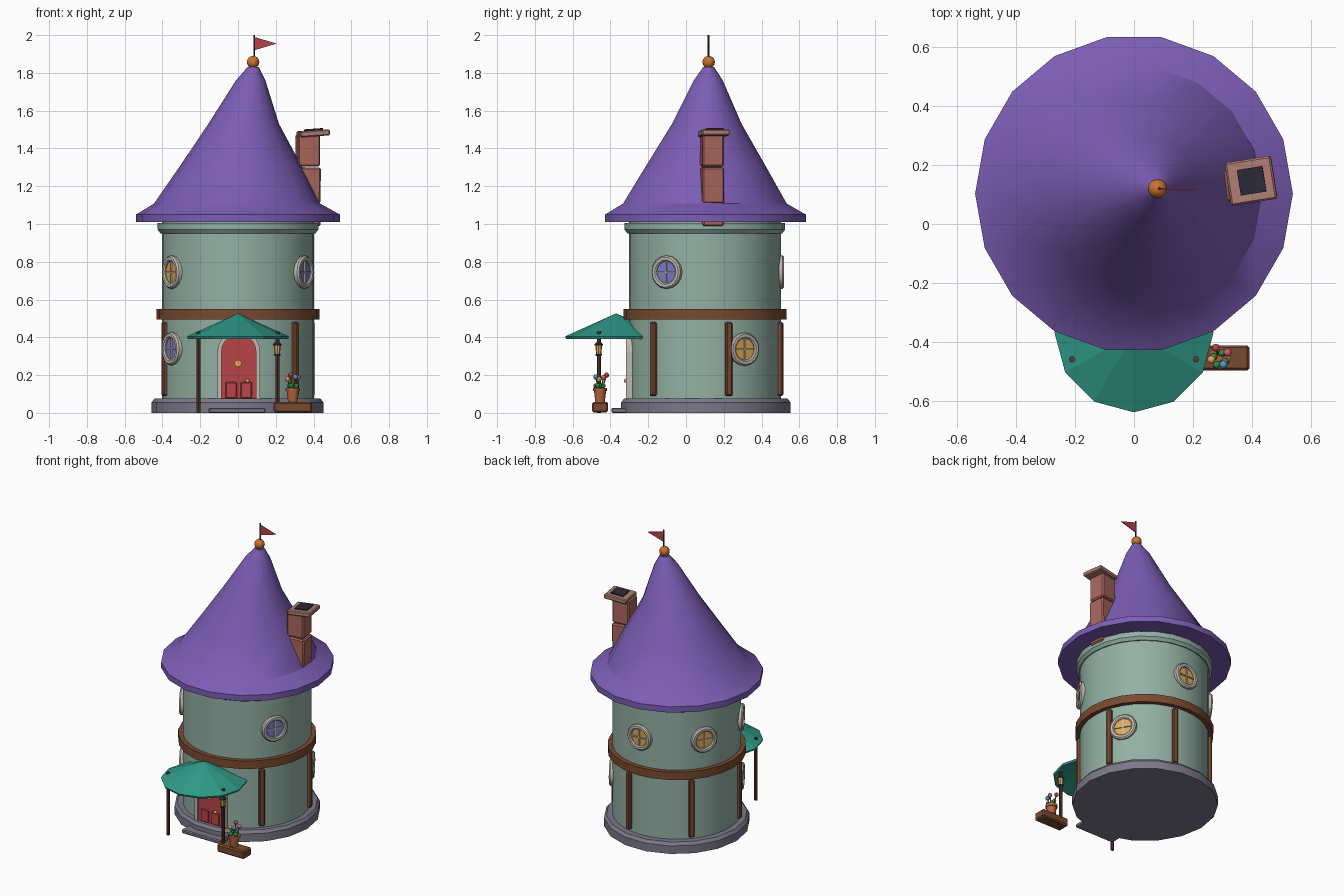
import bpy, bmesh, math
from mathutils import Matrix, Vector
from math import pi, cos, sin, radians

if "Cube" in bpy.data.objects:
    bpy.data.objects.remove(bpy.data.objects["Cube"])

CY = 0.10  # tower axis sits at y = 0.10


def mat(name, hexcol):
    m = bpy.data.materials.new(name)
    c = [int(hexcol[i:i + 2], 16) / 255 for i in (0, 2, 4)]
    m.diffuse_color = [((v + 0.055) / 1.055) ** 2.4 for v in c] + [1]
    m.use_nodes = True
    m.node_tree.nodes["Principled BSDF"].inputs["Base Color"].default_value = m.diffuse_color
    return m


WALL, STONE = mat("sage_plaster", "93B0A4"), mat("stone", "7C7888")
WOOD, DARKWOOD = mat("timber", "7A4A30"), mat("dark_timber", "5C3A2A")
ROOF, TEAL = mat("purple_tile", "7C5DB5"), mat("teal_cloth", "2F9A88")
RED, CREAM = mat("red_paint", "B8434A"), mat("cream_trim", "C0BAB0")
BRICK, BRICK2 = mat("brick", "A8665C"), mat("brick_cap", "B07F74")
GOLD, BLUE = mat("gold", "E0A850"), mat("blue_glass", "7C7CCB")
COPPER, IRON = mat("copper", "C8742E"), mat("iron", "2C2A38")
GREEN, POT = mat("leaf", "2F8A50"), mat("terracotta", "B5643C")


def finish(name, bm, m, M=None, smooth=True):
    if M:
        bm.transform(M)
    bmesh.ops.recalc_face_normals(bm, faces=bm.faces)
    me = bpy.data.meshes.new(name)
    bm.to_mesh(me)
    bm.free()
    ob = bpy.data.objects.new(name, me)
    bpy.context.collection.objects.link(ob)
    me.materials.append(m)
    if smooth:
        bpy.context.view_layer.objects.active = ob
        bpy.ops.object.select_all(action='DESELECT')
        ob.select_set(True)
        bpy.ops.object.shade_smooth_by_angle(angle=radians(32))
    return ob


def loft(name, rings, n, m, M=None, hollow=False, smooth=True):
    """Stack of n-sided rings (cx, cy, z, r); hollow joins last ring to first."""
    bm = bmesh.new()
    loops = [[bm.verts.new((cx + r * cos(2 * pi * i / n), cy + r * sin(2 * pi * i / n), z))
              for i in range(n)] for cx, cy, z, r in rings]
    for a, b in zip(loops, loops[1:] + loops[:1] if hollow else loops[1:]):
        for i in range(n):
            j = (i + 1) % n
            bm.faces.new((a[i], a[j], b[j], b[i]))
    if not hollow:
        bm.faces.new(loops[0])
        bm.faces.new(loops[-1])
    return finish(name, bm, m, M, smooth)


def lathe(name, prof, n, m, at=(0, CY), **kw):
    return loft(name, [(at[0], at[1], z, r) for r, z in prof], n, m, **kw)


def box(name, size, loc, m, M=None, bevel=0.0, rot=(0, 0, 0)):
    bm = bmesh.new()
    bmesh.ops.create_cube(bm, size=1)
    bm.transform(Matrix.Diagonal((*size, 1)))
    if bevel:
        bmesh.ops.bevel(bm, geom=bm.edges[:], offset=bevel, segments=1, affect='EDGES')
    R = Matrix.Rotation(rot[2], 4, 'Z') @ Matrix.Rotation(rot[1], 4, 'Y') @ Matrix.Rotation(rot[0], 4, 'X')
    return finish(name, bm, m, (M or Matrix()) @ Matrix.Translation(loc) @ R, False)


def ball(name, r, loc, m, seg=12):
    bm = bmesh.new()
    bmesh.ops.create_uvsphere(bm, u_segments=seg, v_segments=seg * 2 // 3, radius=r)
    return finish(name, bm, m, Matrix.Translation(loc))


def plate(name, pts, y0, y1, m):
    """Outline in x, z extruded from y0 to y1."""
    bm = bmesh.new()
    f = bm.faces.new([bm.verts.new((x, y0, z)) for x, z in pts])
    ext = bmesh.ops.extrude_face_region(bm, geom=[f])
    bmesh.ops.translate(bm, vec=(0, y1 - y0, 0),
                        verts=[v for v in ext["geom"] if isinstance(v, bmesh.types.BMVert)])
    return finish(name, bm, m, None, False)


def on_wall(deg):
    """Local x points outward from the tower axis."""
    return Matrix.Translation((0, CY, 0)) @ Matrix.Rotation(radians(deg), 4, 'Z')


# tower body
lathe("foundation", [(.455, 0), (.455, .055), (.44, .075), (.40, .075)], 18, STONE, at=(-.003, .105))
lathe("tower_wall", [(.402, .06), (.402, 1.01)], 36, WALL)
lathe("middle_band", [(.39, .495), (.432, .495), (.432, .55), (.39, .55)], 24, WOOD, hollow=True)
lathe("cornice", [(.39, .95), (.41, .95), (.425, .97), (.425, 1.005), (.39, 1.005)], 24, WALL, hollow=True)
for k in range(5):
    box("wall_timber_%d" % k, (.035, .037, .39), (.405, 0, .285), WOOD, on_wall(-42 + 60 * k), bevel=.007)

# crooked roof
loft("roof", [(0, .103, 1.01, .54), (0, .103, 1.05, .54), (-.005, .10, 1.108, .44),
              (.015, .105, 1.31, .32), (.03, .11, 1.53, .187), (.067, .118, 1.76, .078),
              (.08, .12, 1.83, .03)], 18, ROOF)
ball("finial_ball", .033, (.08, .12, 1.857), COPPER)
lathe("flag_pole", [(.005, 1.86), (.005, 2.0)], 8, IRON, at=(.086, .12))
plate("flag", [(.086, 1.99), (.205, 1.955), (.086, 1.92)], .117, .123, RED)

# chimney
for k, (x, z, h, w) in enumerate([(.375, 1.05, .12, .115), (.372, 1.205, .19, .12), (.37, 1.39, .17, .118)]):
    box("chimney_block_%d" % k, (w, w * .97, h), (x, .138, z), BRICK, bevel=.008,
        rot=(0, radians(2 - k), radians(7)))
box("chimney_cap", (.158, .148, .032), (.398, .147, 1.48), BRICK2, bevel=.006, rot=(0, radians(-4), radians(9)))
box("chimney_flue", (.088, .088, .016), (.40, .147, 1.496), IRON, rot=(0, radians(-4), radians(9)))

# round windows
RIM = [(.058, -.012), (.058, .014), (.065, .021), (.08, .021), (.088, .012), (.088, -.012)]
for k, (deg, z, glass) in enumerate([(-30, .745, BLUE), (90, .745, GOLD), (150, .745, GOLD),
                                     (210, .745, GOLD), (31, .337, GOLD), (210, .34, BLUE)]):
    M = on_wall(deg) @ Matrix.Translation((.399, 0, z)) @ Matrix.Rotation(pi / 2, 4, 'Y')
    lathe("window_rim_%d" % k, RIM, 16, CREAM, at=(0, 0), M=M, hollow=True)
    lathe("window_glass_%d" % k, [(.06, -.01), (.06, .008)], 16, glass, at=(0, 0), M=M)
    box("window_bar_a_%d" % k, (.118, .008, .012), (0, 0, .009), CREAM, M)
    box("window_bar_b_%d" % k, (.008, .118, .012), (0, 0, .009), CREAM, M)


# door
def arch(w, spring=.325, n=10):
    return [(.004 + w, .06)] + [(.004 + w * cos(pi * i / n), spring + w * sin(pi * i / n))
                                for i in range(n + 1)] + [(.004 - w, .06)]


plate("door", arch(.094), -.26, -.307, RED)
plate("door_frame", arch(.113) + arch(.091)[::-1], -.26, -.318, CREAM)
for s in (-1, 1):
    box("door_panel_%d" % s, (.06, .012, .085), (.004 + s * .04, -.308, .12), RED, bevel=.004)
FRONT = Matrix.Rotation(pi / 2, 4, 'X')
lathe("door_peephole", [(.019, .30), (.019, .315)], 12, GOLD, at=(0, .262), M=FRONT)
ball("door_knob", .011, (.05, -.318, .17), GOLD)
box("doorstep", (.30, .10, .026), (-.005, -.345, .013), STONE, bevel=.006)

# porch awning with posts
lathe("awning", [(.02, .47), (.265, .392), (.27, .405), (.004, .525)], 12, TEAL, at=(0, -.37), smooth=False)
for s in (-1, 1):
    lathe("awning_post_%d" % s, [(.011, 0), (.011, .43)], 8, DARKWOOD, at=(.21 * s, -.46))

# lantern on the right post
L = (.208, -.462)
lathe("lantern_base", [(.015, .302), (.018, .312)], 8, IRON, at=L)
lathe("lantern_light", [(.014, .312), (.018, .358)], 8, GOLD, at=L)
lathe("lantern_cap", [(.022, .358), (.022, .364), (.005, .382)], 8, IRON, at=L)

# planter bench with flower pot
box("planter_bench", (.205, .085, .055), (.29, -.455, .03), WOOD, bevel=.008)
P = (.29, -.455)
lathe("flower_pot", [(.025, .057), (.032, .115), (.038, .115), (.038, .133), (.02, .133)], 12, POT, at=P)
PINK, SKY = mat("pink_petal", "D8606C"), mat("sky_petal", "4FA0CC")
for k, (dx, dy, z, m) in enumerate([(-.012, .034, .20, RED), (.028, .018, .187, PINK),
                                    (-.027, -.006, .178, GOLD), (.014, -.023, .19, SKY)]):
    loft("stem_%d" % k, [(P[0] + dx * .3, P[1] + dy * .3, .12, .004),
                         (P[0] + dx, P[1] + dy, z, .004)], 6, GREEN)
    ball("flower_%d" % k, .014, (P[0] + dx, P[1] + dy, z), m, 9)
    ball("leaf_%d" % k, .013, (P[0] + dx * .7, P[1] - dy * .7, .143), GREEN, 9)
